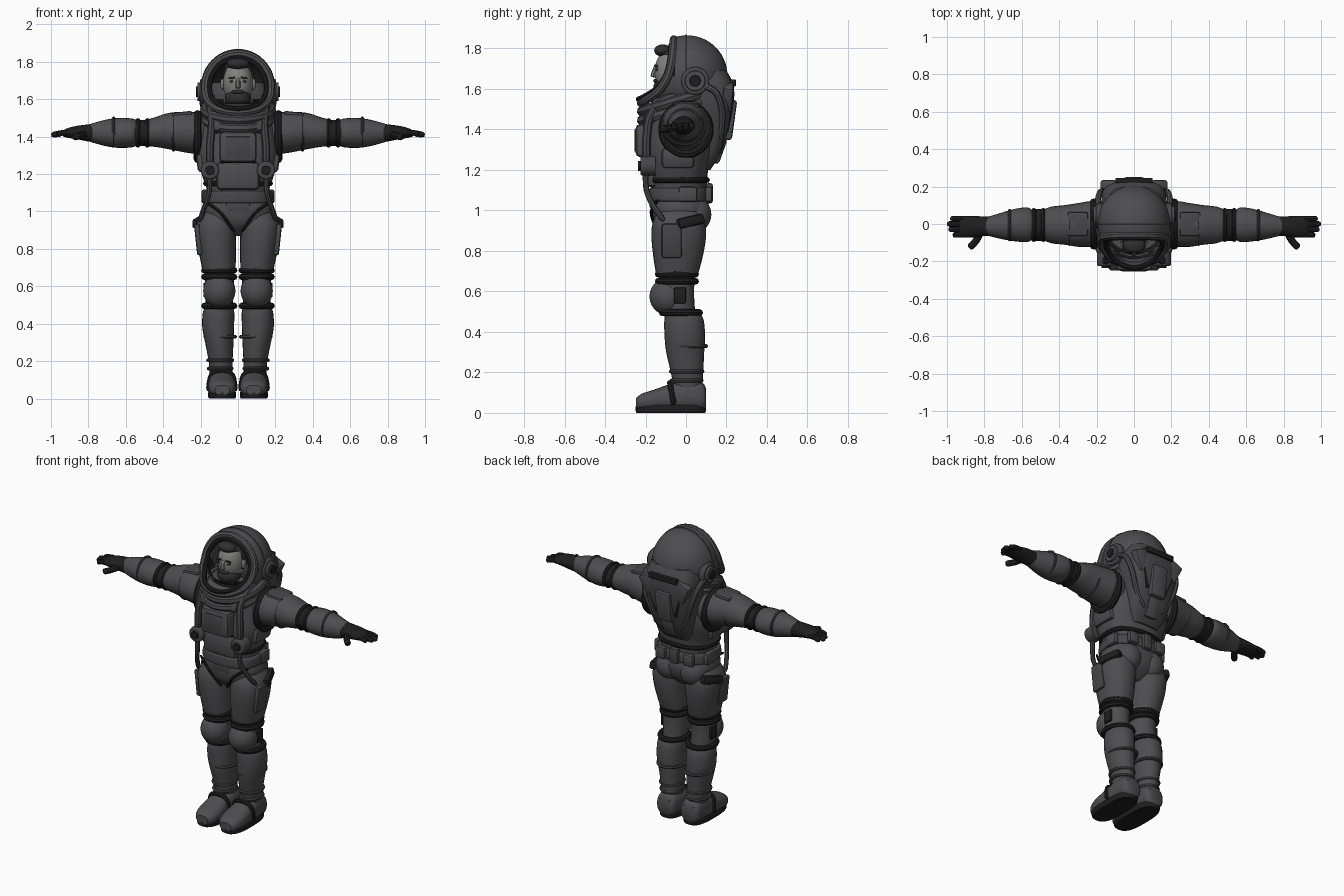
import bpy, bmesh, math
from mathutils import Vector, Matrix, Euler

cube = bpy.data.objects.get("Cube")
if cube:
    bpy.data.objects.remove(cube, do_unlink=True)


def material(name, r, g, b):
    m = bpy.data.materials.new(name)
    m.use_nodes = True
    m.diffuse_color = (r, g, b, 1)
    m.node_tree.nodes["Principled BSDF"].inputs["Base Color"].default_value = (r, g, b, 1)
    return m


suit = material("suit_grey", .075, .075, .08)
plate = material("plate_grey", .062, .062, .066)
dark = material("dark_rubber", .013, .013, .014)
hair = material("dark_hair", .028, .028, .028)
skin = material("pale_skin", .22, .22, .21)
parts = []


def finish(name, bm, mat, mirror=False):
    bmesh.ops.recalc_face_normals(bm, faces=bm.faces)
    mesh = bpy.data.meshes.new(name)
    bm.to_mesh(mesh)
    bm.free()
    mesh.materials.append(mat)
    ob = bpy.data.objects.new(name, mesh)
    bpy.context.collection.objects.link(ob)
    if mirror:
        ob.modifiers.new("Mirror", 'MIRROR')
    parts.append(ob)


def smooth_path(pts, closed=False, steps=4):
    """Catmull-Rom interpolation of tuples of any length."""
    n, out = len(pts), []
    get = (lambda i: pts[i % n]) if closed else (lambda i: pts[max(0, min(n - 1, i))])
    for i in range(n if closed else n - 1):
        quad = list(zip(get(i - 1), get(i), get(i + 1), get(i + 2)))
        for s in range(steps):
            t = s / steps
            out.append(tuple(b + t / 2 * (c - a + t * (2*a - 5*b + 4*c - d + t * (3*b - 3*c + d - a)))
                             for a, b, c, d in quad))
    return out if closed else out + [tuple(pts[-1])]


def skin_rings(bm, rings, closed=False):
    n = len(rings[0])
    vs = [[bm.verts.new(p) for p in ring] for ring in rings]
    for i in range(len(vs) - (0 if closed else 1)):
        a, b = vs[i], vs[(i + 1) % len(vs)]
        for k in range(n):
            bm.faces.new((a[k], a[(k + 1) % n], b[(k + 1) % n], b[k]))
    if not closed:
        bm.faces.new(vs[0])
        bm.faces.new(vs[-1])


def oval(axis, pos, cu, cv, ru, rv, n=24, p=2.0):
    """Superellipse section across an axis."""
    pts = []
    for k in range(n):
        a = math.tau * k / n
        c, s = math.cos(a), math.sin(a)
        u = cu + ru * math.copysign(abs(c) ** (2 / p), c)
        v = cv + rv * math.copysign(abs(s) ** (2 / p), s)
        pts.append({'x': (pos, u, v), 'y': (u, pos, v), 'z': (u, v, pos)}[axis])
    return pts


def loft(name, axis, rings, mat, mirror=False, p=2.0):
    bm = bmesh.new()
    skin_rings(bm, [oval(axis, *r, p=p) for r in smooth_path(rings)])
    finish(name, bm, mat, mirror)


def tube(name, pts, rad, mat, mirror=False, closed=False, sides=8):
    path = [Vector(p) for p in smooth_path(pts, closed)]
    n, mid = len(path), sum(path, Vector()) / len(path)
    span = path[-1] - path[0]
    ref = Vector([float(i == min(range(3), key=lambda k: abs(span[k]))) for i in range(3)])
    rings = []
    for i, q in enumerate(path):
        t = (path[(i + 1) % n] - path[i - 1]) if closed else (path[min(i + 1, n - 1)] - path[max(i - 1, 0)])
        t.normalize()
        side = t.cross(q - mid if closed else ref).normalized()
        up = side.cross(t)
        r = rad if closed or 0 < i < n - 1 else rad * .6
        rings.append([q + r * (math.cos(a) * side + math.sin(a) * up)
                      for a in (math.tau * k / sides for k in range(sides))])
    bm = bmesh.new()
    skin_rings(bm, rings, closed)
    finish(name, bm, mat, mirror)


def band(name, axis, section, rad, mat, mirror=False, p=2.0):
    tube(name, oval(axis, *section, n=12, p=p), rad, mat, mirror, closed=True)


def box(name, centre, size, mat, mirror=False, tilt=(0, 0, 0), bevel=.012):
    bm = bmesh.new()
    m = Matrix.Translation(centre) @ Euler([math.radians(a) for a in tilt]).to_matrix().to_4x4()
    bmesh.ops.create_cube(bm, size=1, matrix=m @ Matrix.Diagonal((*size, 1)))
    bmesh.ops.bevel(bm, geom=bm.edges[:], offset=bevel, segments=2, profile=.5, affect='EDGES')
    finish(name, bm, mat, mirror)


def ball(name, centre, radii, mat, mirror=False, keep=None):
    bm = bmesh.new()
    bmesh.ops.create_uvsphere(bm, u_segments=40, v_segments=28, radius=1,
                              matrix=Matrix.Translation(centre) @ Matrix.Diagonal((*radii, 1)))
    if keep:
        gone = [f for f in bm.faces if not keep(f.calc_center_median())]
        bmesh.ops.delete(bm, geom=gone, context='FACES')
    finish(name, bm, mat, mirror)


# Helmet: shell and lining open at the front, with a curved rim
def behind_rim(c):
    return c.y > -.07 - 1.1 * max(0, 1.66 - c.z)


ball("helmet_shell", (0, .005, 1.665), (.195, .2, .2), suit, keep=behind_rim)
ball("helmet_lining", (0, .005, 1.665), (.185, .19, .19), dark, keep=behind_rim)
half = [(0, -.06, 1.845), (.1, -.062, 1.815), (.16, -.07, 1.74), (.177, -.09, 1.66),
        (.16, -.135, 1.59), (.1, -.195, 1.545), (0, -.222, 1.53)]
rim = half + [(-x, y, z) for x, y, z in half[-2:0:-1]]
tube("helmet_rim", rim, .021, suit, closed=True)
tube("rim_seal", [(x * .86, y - .012, 1.67 + (z - 1.67) * .86) for x, y, z in rim], .014, dark, closed=True)
band("helmet_seam", 'y', (.0, 0, 1.665, .193, .198), .006, plate)
for k, (r, dx, mat) in enumerate([(.068, .0, plate), (.05, .014, suit), (.028, .022, dark)]):
    loft(f"ear_disc_{k}", 'x', [(.17, .045, 1.64, r, r), (.198 + dx, .045, 1.64, r, r),
                                (.203 + dx, .045, 1.64, r * .85, r * .85)], mat, True)
for k in range(2):
    tube(f"collar_ring_{k}", [(.175 * math.cos(a), -.03 + .185 * math.sin(a), 1.545 - .045 * k + .055 * math.sin(a))
                              for a in (math.tau * i / 14 for i in range(14))], .028, (plate, suit)[k], closed=True)

# Head
ball("head", (0, -.06, 1.685), (.08, .095, .12), skin)
ball("hair_cap", (0, -.052, 1.705), (.088, .1, .118), hair, keep=lambda c: c.z > 1.765 or c.y > -.075)
ball("quiff", (0, -.115, 1.79), (.06, .042, .03), hair)
ball("beard", (0, -.09, 1.605), (.07, .072, .055), hair)
ball("moustache", (0, -.146, 1.64), (.036, .016, .011), hair)
tube("nose", [(0, -.145, 1.71), (0, -.158, 1.68), (0, -.163, 1.658)], .013, skin)
ball("ears", (.083, -.06, 1.68), (.012, .02, .03), skin, True)
box("eyebrows", (.033, -.148, 1.714), (.036, .012, .01), hair, True, (0, 8, 12), .003)
ball("eyes", (.032, -.142, 1.695), (.013, .008, .007), hair, True)

# Torso and hips
loft("torso", 'z', [(.87, 0, -.03, .06, .06), (.93, 0, -.03, .15, .125), (1.0, 0, -.03, .19, .145),
                    (1.06, 0, -.035, .175, .14), (1.12, 0, -.035, .168, .138), (1.2, 0, -.04, .195, .15),
                    (1.3, 0, -.03, .218, .17), (1.42, 0, -.02, .208, .17), (1.52, 0, -.015, .18, .165),
                    (1.57, 0, -.01, .14, .13)], suit, p=2.5)
ball("buttocks", (.085, .04, .98), (.085, .085, .09), suit, True)
band("waist_seal", 'z', (1.15, 0, -.035, .172, .138), .015, dark, p=2.5)
loft("belt", 'z', [(1.045, 0, -.035, .182, .146), (1.055, 0, -.035, .19, .152),
                   (1.1, 0, -.035, .186, .15), (1.11, 0, -.035, .175, .142)], plate, p=2.5)
box("belt_side_pouches", (.178, .01, 1.08), (.035, .09, .075), suit, True)
box("belt_back_pouches", (.1, .112, 1.08), (.07, .035, .075), suit, True)
box("belt_back_buckle", (0, .115, 1.085), (.06, .035, .1), plate)
box("chest_pack", (0, -.2, 1.345), (.2, .1, .165), suit, bevel=.025)
box("chest_panel", (0, -.25, 1.345), (.13, .008, .11), plate, bevel=.003)
box("upper_chest_plate", (0, -.175, 1.455), (.27, .07, .07), plate, tilt=(-18, 0, 0), bevel=.02)
box("belly_plate", (0, -.165, 1.19), (.23, .07, .15), suit, bevel=.025)
box("belly_line", (0, -.19, 1.265), (.2, .03, .012), dark, bevel=.003)
box("groin_plate", (0, -.15, 1.06), (.14, .06, .13), suit, bevel=.025)
tube("groin_seams", [(.17, -.14, 1.05), (.09, -.172, .99), (.02, -.14, .89)], .008, dark, True)
loft("valve_pods", 'y', [(-.15, .15, 1.22, .048, .048), (-.215, .15, 1.22, .048, .048),
                         (-.225, .15, 1.22, .036, .036)], plate, True)
loft("valve_caps", 'y', [(-.2, .15, 1.22, .026, .026), (-.236, .15, 1.22, .024, .024)], dark, True)
tube("valve_hoses", [(.15, -.2, 1.19), (.155, -.195, 1.1), (.18, -.16, 1.02), (.205, -.11, .95)], .014, plate, True)
tube("chest_straps", [(.145, .06, 1.56), (.15, -.09, 1.555), (.14, -.175, 1.47), (.15, -.195, 1.35),
                      (.15, -.195, 1.25)], .021, plate, True)
box("rib_plates", (.19, -.04, 1.26), (.06, .16, .1), suit, True, (0, 8, 0), .02)

# Backpack
loft("backpack", 'z', [(1.2, 0, .08, .09, .04), (1.28, 0, .1, .13, .07), (1.4, 0, .11, .155, .1),
                       (1.52, 0, .11, .175, .125), (1.62, 0, .1, .17, .135), (1.69, 0, .09, .14, .11)], plate, p=3.2)
box("pack_core", (0, .2, 1.45), (.11, .08, .2), suit, tilt=(-8, 0, 0), bevel=.015)
box("pack_vent", (0, .232, 1.63), (.2, .03, .035), dark, bevel=.006)
box("pack_wings", (.115, .205, 1.56), (.09, .05, .13), suit, True, (-5, 25, 0))
box("pack_slots", (.085, .208, 1.45), (.022, .02, .13), dark, True, (-8, 18, 0), .005)
box("pack_tail", (0, .15, 1.3), (.09, .07, .13), suit, tilt=(-20, 0, 0), bevel=.015)
tube("pack_hoses", [(.19, .08, 1.62), (.19, .15, 1.58), (.165, .18, 1.48), (.12, .17, 1.36), (.06, .16, 1.28)],
     .016, suit, True)

# Arms
band("armhole_seals", 'x', (.215, 0, 1.4, .115, .12), .022, dark, True)
loft("upper_arms", 'x', [(.16, 0, 1.41, .11, .11), (.23, 0, 1.42, .122, .112), (.29, -.005, 1.425, .118, .108),
                         (.37, -.005, 1.43, .106, .097), (.44, -.005, 1.425, .098, .08),
                         (.49, -.005, 1.42, .08, .07)], suit, True)
box("shoulder_plates", (.3, 0, 1.52), (.11, .13, .025), plate, True, (0, 6, 0))
loft("elbows", 'x', [(.46, -.005, 1.42, .08, .068), (.51, -.005, 1.42, .086, .07),
                     (.57, -.005, 1.42, .08, .068)], dark, True)
for k, x in enumerate((.485, .535)):
    band(f"elbow_ribs_{k}", 'x', (x, -.005, 1.42, .078, .066), .013, dark, True)
loft("forearms", 'x', [(.545, -.004, 1.42, .08, .07), (.575, -.004, 1.42, .093, .078),
                       (.64, -.006, 1.42, .086, .08), (.71, -.01, 1.42, .07, .07),
                       (.79, -.012, 1.42, .048, .048)], suit, True)
for k, (x, r) in enumerate([(.345, .103), (.665, .079)]):
    band(f"sleeve_folds_{k}", 'x', (x, -.006, 1.425, r, r * .95), .008, plate, True)
loft("gloves", 'x', [(.755, -.012, 1.42, .052, .052), (.8, -.012, 1.42, .052, .046),
                     (.86, -.015, 1.422, .058, .036), (.91, -.015, 1.42, .055, .026),
                     (.935, -.015, 1.417, .045, .016)], dark, True)
for k, tip in enumerate((.965, .99, .998, .98)):
    y = -.058 + .029 * k
    tube(f"fingers_{k}", [(.885, y, 1.42), (.94, y, 1.42), (tip, y, 1.408)], .015, dark, True)
tube("thumbs", [(.82, -.045, 1.415), (.845, -.09, 1.405), (.88, -.128, 1.398)], .019, dark, True)

# Legs
loft("thighs", 'z', [(1.01, .11, -.03, .07, .1), (.94, .117, -.035, .104, .13), (.86, .116, -.036, .106, .134),
                     (.76, .108, -.04, .097, .12), (.67, .1, -.045, .086, .1)], suit, True, 2.2)
box("thigh_pockets", (.212, -.07, .85), (.03, .1, .17), plate, True, (0, 6, 0))
box("hip_patches", (.195, .02, .945), (.06, .14, .05), dark, True, (12, -8, 20))
loft("knees", 'z', [(.7, .1, -.045, .08, .09), (.58, .1, -.045, .076, .085), (.45, .1, -.025, .07, .075)], suit, True)
for k, (z, y) in enumerate([(.685, -.045), (.65, -.045), (.495, -.025)]):
    band(f"knee_straps_{k}", 'z', (z, .1, y, .08, .092), .017, dark, True)
ball("knee_pads", (.1, -.09, .575), (.086, .09, .092), suit, True)
box("knee_side_joints", (.175, -.03, .58), (.02, .06, .08), dark, True, bevel=.008)
loft("shins", 'z', [(.5, .1, -.015, .07, .08), (.46, .104, -.01, .084, .097), (.38, .106, -.006, .085, .1),
                    (.3, .1, -.004, .076, .094), (.2, .093, .005, .064, .08), (.12, .09, .01, .06, .07)], suit, True)
for k, (z, r) in enumerate([(.33, .08), (.205, .065), (.16, .062)]):
    band(f"shin_folds_{k}", 'z', (z, .095, .003, r, r * 1.2), .01, plate, True)

# Boots
loft("boots", 'y', [(.1, .085, .07, .045, .045), (.08, .086, .08, .064, .07), (.01, .086, .085, .07, .08),
                    (-.07, .086, .075, .07, .07), (-.16, .085, .062, .075, .052), (-.22, .084, .052, .064, .042),
                    (-.248, .084, .045, .04, .026)], suit, True, 2.4)
loft("soles", 'z', [(0, .085, -.075, .07, .168), (.008, .085, -.075, .074, .173), (.03, .085, -.075, .075, .174),
                    (.038, .085, -.075, .07, .168)], dark, True, 2.8)
tube("boot_straps", [(.014, -.06, .04), (.03, -.075, .125), (.086, -.08, .148), (.142, -.075, .125), (.158, -.06, .04)],
     .014, dark, True)
box("heel_guards", (.086, .085, .085), (.09, .03, .08), plate, True)

# Smooth shading with sharp creases
bpy.ops.object.select_all(action='DESELECT')
for ob in parts:
    ob.select_set(True)
bpy.context.view_layer.objects.active = parts[0]
bpy.ops.object.shade_smooth_by_angle(angle=math.radians(40))
